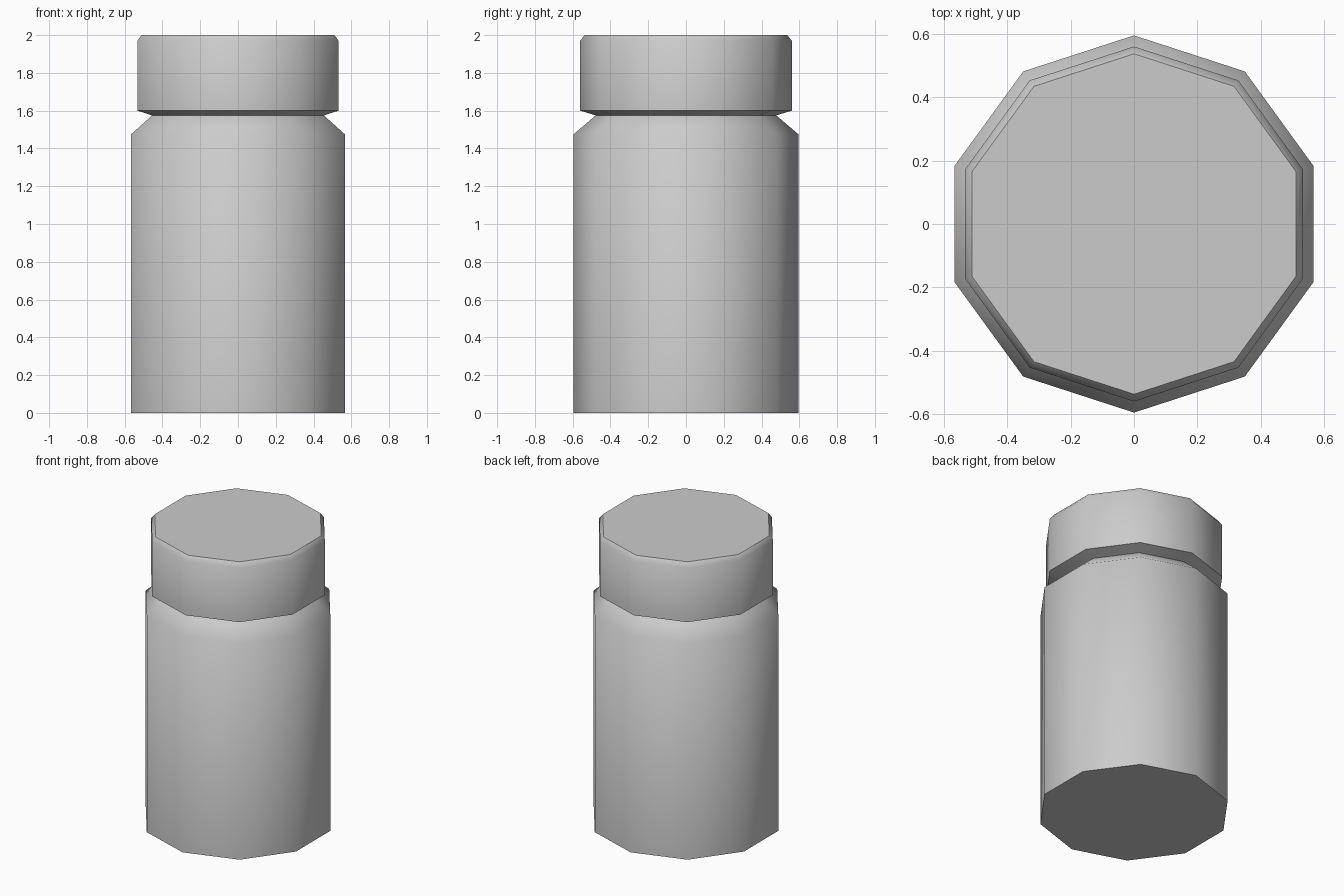
import bpy
import bmesh
from math import sin, cos, tau

SIDES = 10

cube = bpy.data.objects.get("Cube")
if cube:
    bpy.data.objects.remove(cube, do_unlink=True)

grey = bpy.data.materials.new("light grey")
grey.use_nodes = True
colour = (0.6, 0.6, 0.6, 1)
grey.diffuse_color = colour
grey.node_tree.nodes["Principled BSDF"].inputs["Base Color"].default_value = colour


def lathe(name, profile, sharp_rings, closed_ring):
    """Turn (radius, z) points into a ten-sided shell with one flat end."""
    bm = bmesh.new()
    rings = [[bm.verts.new((r * sin(tau * i / SIDES), -r * cos(tau * i / SIDES), z))
              for i in range(SIDES)] for r, z in profile]
    for low, high in zip(rings, rings[1:]):
        for i in range(SIDES):
            j = (i + 1) % SIDES
            bm.faces.new((low[i], low[j], high[j], high[i])).smooth = True
    end = rings[closed_ring]
    bm.faces.new(end if closed_ring else end[::-1])
    # Hard creases around the chosen rings
    for k in sharp_rings:
        for i in range(SIDES):
            bm.edges.get((rings[k][i], rings[k][i - 1])).smooth = False
    mesh = bpy.data.meshes.new(name)
    bm.to_mesh(mesh)
    bm.free()
    mesh.materials.append(grey)
    obj = bpy.data.objects.new(name, mesh)
    bpy.context.collection.objects.link(obj)
    return obj


# Body with sloping shoulder up to the neck
lathe("bottle_body", [(0.595, 0), (0.595, 1.475), (0.478, 1.575)], [0], 0)

# Cap with tapered underside and chamfered rim
lathe("bottle_cap", [(0.478, 1.575), (0.56, 1.6), (0.56, 1.97), (0.537, 2)], [1, 3], -1)
